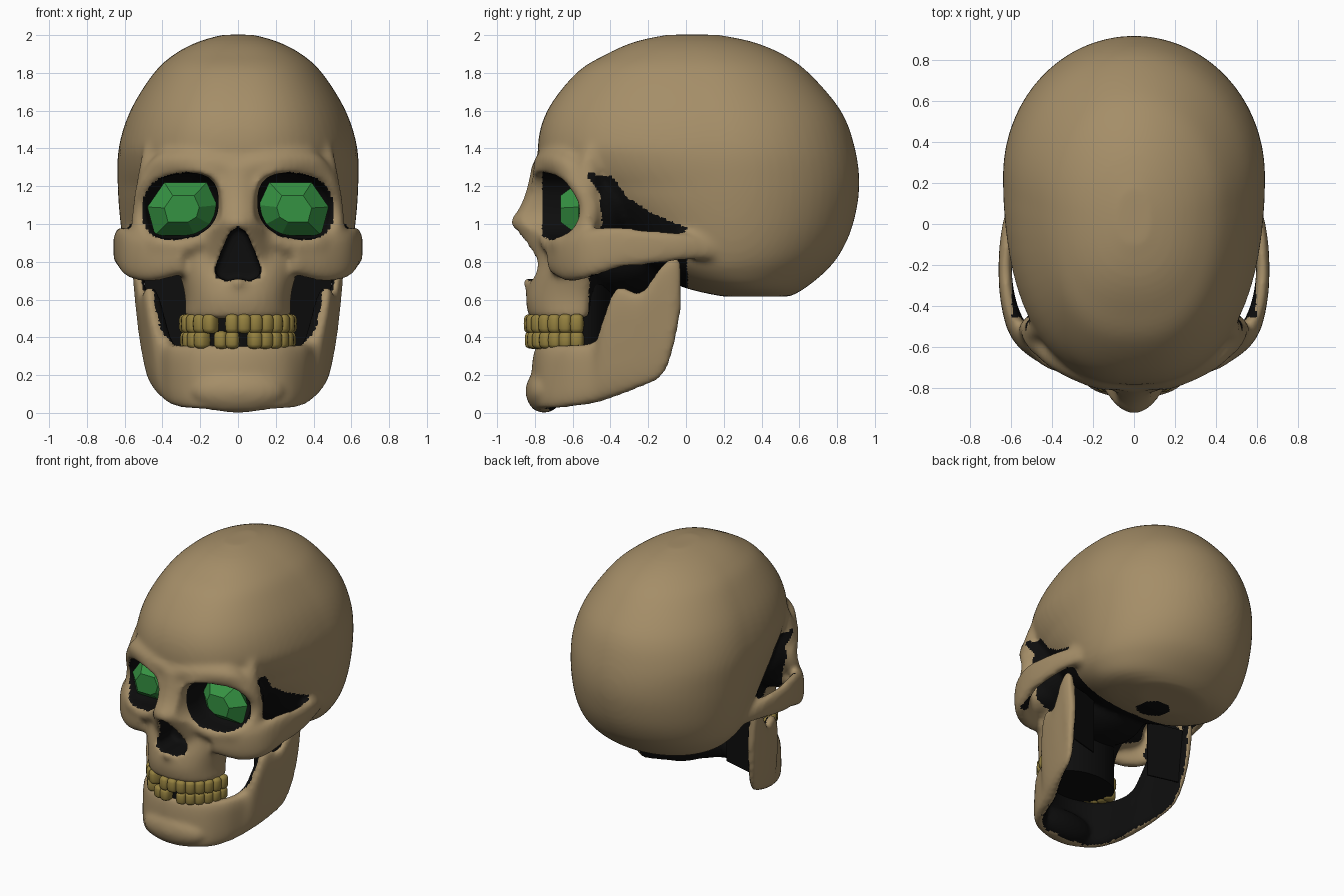
import bpy, bmesh, math
from mathutils import Vector, Matrix

if "Cube" in bpy.data.objects:
    bpy.data.objects.remove(bpy.data.objects["Cube"])


def material(name, rgb):
    m = bpy.data.materials.new(name)
    m.diffuse_color = (*rgb, 1)
    m.use_nodes = True
    m.node_tree.nodes["Principled BSDF"].inputs["Base Color"].default_value = m.diffuse_color
    return m


BONE = material("bone", (0.375, 0.27, 0.138))
BLACK = material("hollow_black", (0.004, 0.004, 0.004))
TEETH = material("tooth_yellow", (0.30, 0.22, 0.05))
GREEN = material("eye_green", (0.036, 0.29, 0.055))


# ---------- helpers ----------
def spow(v, p):
    return math.copysign(abs(v) ** p, v)


def spline(rows, n=5):
    """Catmull-Rom through rows of equal length."""
    out = []
    for i in range(len(rows) - 1):
        a, b, c, d = (rows[max(0, min(len(rows) - 1, i + k))] for k in (-1, 0, 1, 2))
        for s in range(n):
            t = s / n
            out.append([0.5 * (2 * q + (r - p) * t + (2 * p - 5 * q + 4 * r - u) * t * t
                               + (3 * q - p - 3 * r + u) * t ** 3)
                        for p, q, r, u in zip(a, b, c, d)])
    return out + [list(rows[-1])]


def loft(bm, rings, closed=False):
    vs = [[bm.verts.new(p) for p in r] for r in rings]
    n = len(vs[0])
    pairs = list(zip(vs, vs[1:])) + ([(vs[-1], vs[0])] if closed else [])
    for a, b in pairs:
        for k in range(n):
            bm.faces.new((a[k], a[(k + 1) % n], b[(k + 1) % n], b[k]))
    if not closed:
        bm.faces.new(vs[0])
        bm.faces.new(vs[-1])


def egg(z, yf, yw, yb, w, e=2.0, n=64):
    """Horizontal ring, widest at yw, front end yf, back end yb."""
    pts = []
    for k in range(n):
        a = 2 * math.pi * k / n
        c, s = math.cos(a), math.sin(a)
        q = 2 / e if c < 0 else 1
        pts.append((w * spow(s, q), yw + (spow(c, q) * (yw - yf) if c < 0 else c * (yb - yw)), z))
    return pts


def tube(bm, path, ref, side=1, closed=False, q=1.0):
    """Swept oval; path rows are x, y, z, half width, half height."""
    rows = spline(path + path[:1] if closed else path)
    if closed:
        rows.pop()
    rings, n = [], len(rows)
    for i, r in enumerate(rows):
        lo, hi = (i - 1, (i + 1) % n) if closed else (max(i - 1, 0), min(i + 1, n - 1))
        t = (Vector(rows[hi][:3]) - Vector(rows[lo][:3])).normalized()
        s = t.cross(Vector(ref)).normalized()
        u = s.cross(t)
        ring = []
        for k in range(16):
            a = math.pi * k / 8
            p = Vector(r[:3]) + s * r[3] * spow(math.cos(a), q) + u * r[4] * spow(math.sin(a), q)
            ring.append((p.x * side, p.y, p.z))
        rings.append(ring)
    loft(bm, rings, closed)


def ellipsoid(bm, loc, size):
    bmesh.ops.create_uvsphere(bm, u_segments=32, v_segments=16, radius=1,
                              matrix=Matrix.Translation(loc) @ Matrix.Diagonal((*size, 1)))


def make(name, bm, mats, smooth=True):
    bmesh.ops.recalc_face_normals(bm, faces=bm.faces[:])
    me = bpy.data.meshes.new(name)
    bm.to_mesh(me)
    bm.free()
    ob = bpy.data.objects.new(name, me)
    bpy.context.collection.objects.link(ob)
    for m in mats:
        me.materials.append(m)
    for p in me.polygons:
        p.use_smooth = smooth
    return ob


def bake(ob, *mods):
    for kind, settings in mods:
        m = ob.modifiers.new(kind.lower(), kind)
        for k, v in settings.items():
            setattr(m, k, v)
    dg = bpy.context.evaluated_depsgraph_get()
    me = bpy.data.meshes.new_from_object(ob.evaluated_get(dg))
    ob.modifiers.clear()
    ob.data = me


def paint(ob, rule):
    me = ob.data
    me.materials.clear()
    me.materials.append(BONE)
    me.materials.append(BLACK)
    for p in me.polygons:
        p.use_smooth = True
        p.material_index = 1 if rule(p.center, p.normal) else 0


def inside(poly, u, v):
    hit = False
    for (a, b), (c, d) in zip(poly, poly[1:] + poly[:1]):
        if (b > v) != (d > v) and u < (c - a) * (v - b) / (d - b) + a:
            hit = not hit
    return hit


REMESH = ("REMESH", dict(mode='VOXEL', voxel_size=0.016))
SMOOTH = ("SMOOTH", dict(factor=0.5, iterations=5))

# ---------- skull: cranium and face fused ----------
bm = bmesh.new()
cranium = [(0.615, .2, .42, .55, .25), (0.66, 0, .3, .63, .45), (0.75, -.2, .25, .74, .55),
           (0.85, -.35, .25, .82, .595), (1.0, -.5, .25, .885, .622), (1.2, -.74, .24, .918, .637),
           (1.4, -.785, .22, .895, .632), (1.6, -.735, .18, .82, .57), (1.8, -.58, .12, .65, .445),
           (1.9, -.42, .08, .51, .335), (1.965, -.27, .05, .35, .21), (2.002, -.1, .03, .17, .08)]
loft(bm, [egg(*r, e=1.95 + .45 * max(0, min(1, (r[0] - 1.2) / .2))) for r in spline(cranium)])
# upper jaw, mid face, skull base
maxilla = [(.5, -.83, -.55, -.48, .285), (.6, -.848, -.55, -.46, .28), (.7, -.83, -.54, -.44, .3),
           (.8, -.79, -.52, -.42, .34), (.93, -.74, -.5, -.4, .4)]
loft(bm, [egg(*r, e=2.3) for r in spline(maxilla)])
ellipsoid(bm, (0, -.58, 1.07), (.2, .2, .26))
ellipsoid(bm, (0, -.34, .82), (.3, .28, .2))
ellipsoid(bm, (0, -.835, .69), (.04, .035, .03))
# nose: tent-shaped, highest at the tip
nose = [(.70, -.80, -.68, -.6, .22), (.80, -.815, -.68, -.6, .21), (.92, -.88, -.67, -.6, .2),
        (1.0, -.928, -.66, -.6, .19), (1.03, -.922, -.66, -.6, .19), (1.1, -.875, -.66, -.6, .19),
        (1.2, -.84, -.66, -.6, .19), (1.3, -.82, -.66, -.6, .2)]
loft(bm, [egg(*r, e=1.75) for r in spline(nose)])
for s in (1, -1):
    ellipsoid(bm, (.3 * s, -.47, 1.08), (.215, .17, .24))
    ellipsoid(bm, (.31 * s, -.57, .89), (.21, .16, .11))
    # brow ridge and temple line
    tube(bm, [(0, -.76, 1.29, .06, .06), (.2, -.735, 1.325, .065, .06), (.37, -.645, 1.32, .07, .07),
              (.47, -.55, 1.25, .05, .065)], (0, 1, 0), s)
    tube(bm, [(.5, -.52, 1.17, .045, .06), (.475, -.52, 1.29, .05, .06), (.455, -.5, 1.38, .05, .05),
              (.43, -.46, 1.48, .04, .04)], (0, 1, 0), s)
    # eye socket rim
    rim = [(.1, -.77, 1.2), (.2, -.745, 1.29), (.36, -.66, 1.29), (.475, -.575, 1.22), (.51, -.51, 1.08),
           (.5, -.555, .95), (.4, -.65, .89), (.25, -.71, .89), (.13, -.74, .98)]
    tube(bm, [(*p, .05, .055) for p in rim], (0, 1, 0), s, True)
    # cheekbone and arch
    tube(bm, [(.28, -.7, .83, .05, .09), (.44, -.62, .825, .06, .13), (.555, -.53, .84, .05, .13),
              (.612, -.38, .875, .038, .115), (.628, -.2, .875, .033, .095), (.605, -.02, .88, .04, .075),
              (.56, .14, .86, .04, .05)], (0, 0, 1), s, q=.75)
skull = make("skull", bm, [BONE])

# socket and nose cutters; sockets flare towards the front
NOSE = [(0, .985), (.045, .95), (.08, .87), (.118, .77), (.112, .72), (.06, .7),
        (0, .712), (-.06, .7), (-.112, .72), (-.118, .77), (-.08, .87), (-.045, .95)]
bm = bmesh.new()
for s in (1, -1):
    rings = []
    for y, f in ((-1.0, 1.3), (-.75, 1), (-.62, 1), (-.52, .88), (-.44, .6)):
        ring = []
        for k in range(40):
            a = math.pi * k / 20
            dx, dz = .198 * f * spow(math.cos(a), .8), .17 * f * spow(math.sin(a), .8)
            dz = max(min(dz, .18), -.18)
            ring.append(((.303 + dx) * s, y, 1.095 + dz - .12 * dx))
        rings.append(ring)
    loft(bm, rings)
loft(bm, [[(x, y, z) for x, z in NOSE] for y in (-1.1, -.62)])
cutter = make("socket_cutter", bm, [BLACK])
cutter.hide_render = True
bake(skull, REMESH, ("SMOOTH", dict(factor=0.5, iterations=8)))
bake(skull, ("BOOLEAN", dict(operation='DIFFERENCE', solver='EXACT', object=cutter)))
bake(skull, REMESH, SMOOTH)
bpy.data.objects.remove(cutter)

# temple hollow in side view (y, z)
TEMPLE = [(-.53, 1.27), (-.39, 1.25), (-.31, 1.14), (-.19, 1.06), (0, .98), (.02, .4),
          (-.52, .4), (-.51, .75), (-.445, 1.0), (-.455, 1.15)]


def skull_black(c, n):
    dx, ax = abs(c.x) - .303, abs(c.x)
    dz = c.z - 1.095 + .12 * dx
    if -.76 < c.y < -.38 and (abs(dx) / .203) ** 2.5 + (abs(dz) / .176) ** 2.5 < 1:
        return True
    if c.y < -.55 and inside(NOSE, c.x * .96, .84 + (c.z - .84) * .97):
        return True
    if ax < .595 and inside(TEMPLE, c.y, c.z):
        return True
    return c.z < .8 and (c.x / .11) ** 2 + ((c.y - .2) / .12) ** 2 < 1


paint(skull, skull_black)

# ---------- lower jaw: upright band swept round a U ----------
half = [(.50, -.025, .56, .53, -.03, .80, .05), (.49, -.07, .33, .54, -.07, .83, .06),
        (.465, -.13, .19, .53, -.14, .77, .06), (.44, -.24, .135, .50, -.24, .64, .07),
        (.40, -.36, .09, .46, -.36, .665, .10), (.375, -.42, .07, .42, -.42, .52, .11),
        (.35, -.49, .05, .37, -.47, .385, .10), (.30, -.63, .03, .31, -.61, .36, .09),
        (.205, -.74, .02, .19, -.72, .36, .09)]
stations = half + [(0, -.785, .008, 0, -.765, .36, .09)] + [
    (-a, b, c, -d, e, f, g) for a, b, c, d, e, f, g in reversed(half)]
rows = spline(stations)
rings = []
for i, r in enumerate(rows):
    lo, hi = rows[max(i - 1, 0)], rows[min(i + 1, len(rows) - 1)]
    t = Vector((hi[0] + hi[3] - lo[0] - lo[3], hi[1] + hi[4] - lo[1] - lo[4], 0)).normalized()
    out = t.cross(Vector((0, 0, 1)))
    bot, top = Vector(r[0:3]), Vector(r[3:6])
    rings.append([bot.lerp(top, (spow(math.sin(a), .6) + 1) / 2) + out * r[6] / 2 * spow(math.cos(a), .6)
                  for a in (math.pi * k / 12 for k in range(24))])
bm = bmesh.new()
loft(bm, rings)
ellipsoid(bm, (0, -.75, .115), (.25, .1, .115))
jaw = make("lower_jaw", bm, [BONE])
bake(jaw, REMESH, ("SMOOTH", dict(factor=0.5, iterations=8)))
paint(jaw, lambda c, n: (n.y > .3 and c.y < -.5 and abs(c.x) < .36)
      or (c.y > -.62 and n.x * math.copysign(1, c.x) < -.4))

# ---------- dark inside of the mouth and throat ----------
bm = bmesh.new()
loft(bm, [egg(z, -.785, -.55, -.39, .25) for z in (.35, .68)])
for s in (1, -1):
    loft(bm, [[(x * s, y, z) for x, y in ((.24, -.15), (w, -.09), (w, -.08), (.24, -.14))]
              for z, w in ((.34, .465), (.76, .5))])
make("mouth_interior", bm, [BLACK], False)


# ---------- teeth ----------
def tooth_row(name, z, half_h, inset, missing):
    bm = bmesh.new()
    for i in range(14):
        if i in missing:
            continue
        a = math.radians(-85 + 170 / 13 * i)
        vs = bmesh.ops.create_uvsphere(bm, u_segments=16, v_segments=12, radius=1)["verts"]
        x, y = (.268 - inset) * math.sin(a), -.555 - (.26 - inset) * math.cos(a)
        turn = Matrix.Translation((x, y, z)) @ Matrix.Rotation(a, 4, 'Z')
        for v in vs:
            c = v.co
            v.co = turn @ Vector((.037 * spow(c.x, .7), .046 * spow(c.y, .75), half_h * spow(c.z, .5)))
    make(name, bm, [TEETH])


tooth_row("upper_teeth", .472, .052, 0, {5})
tooth_row("lower_teeth", .386, .047, .006, {4, 7})

# ---------- faceted eyes: angular outline narrowing to front and back ----------
EYE = [(.48, 1.09), (.39, 1.22), (.165, 1.22), (.11, 1.1), (.14, .995), (.23, .94), (.44, .94)]
for s, side in ((1, "left"), (-1, "right")):
    bm = bmesh.new()
    loft(bm, [[((.3 + (x - .3) * f) * s, y, 1.08 + (z - 1.08) * f) for x, z in EYE]
              for y, f in ((-.665, .5), (-.57, 1), (-.46, .5))])
    make(side + "_eye", bm, [GREEN], False)
